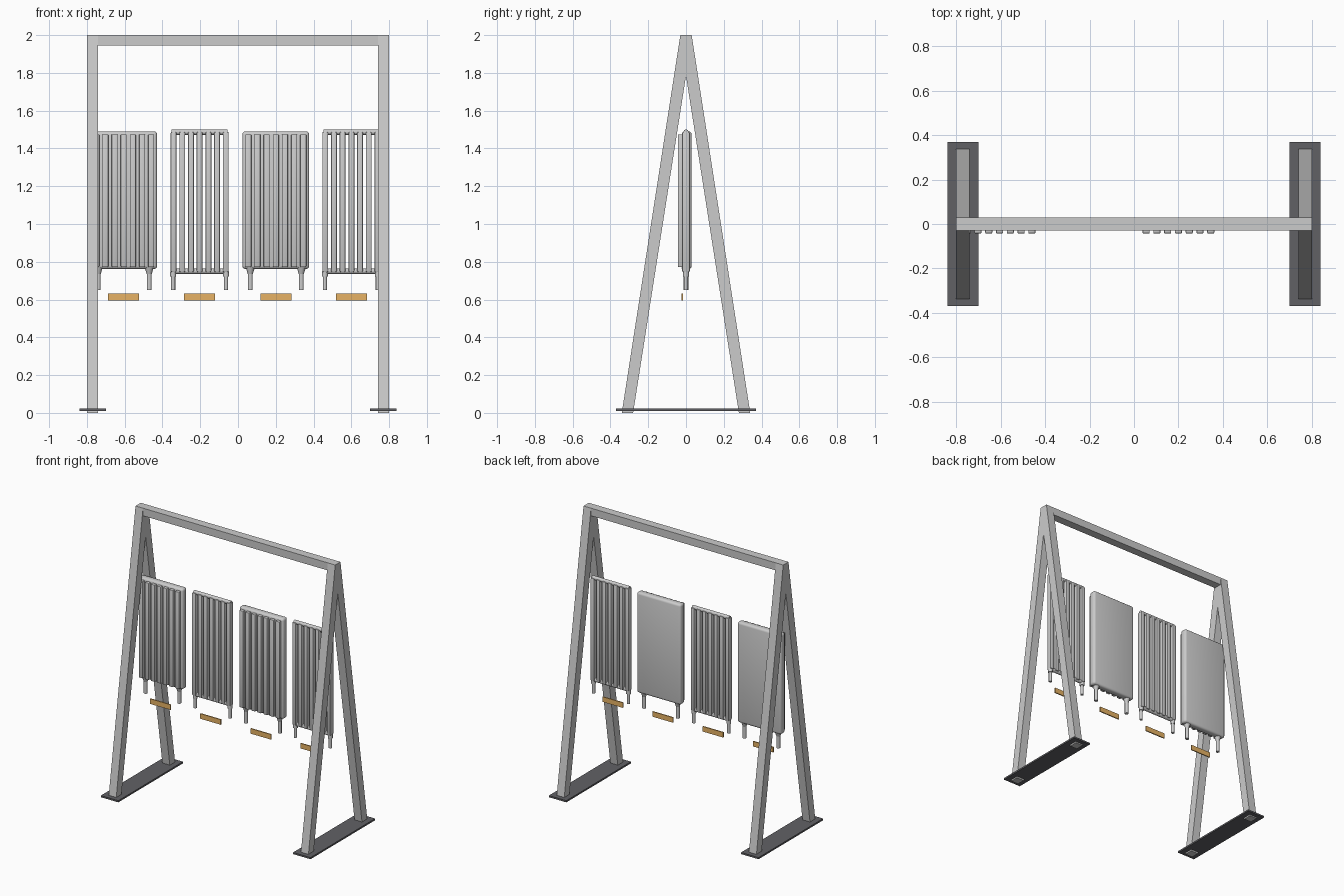
import bpy, bmesh, math
from mathutils import Matrix

if "Cube" in bpy.data.objects:
    bpy.data.objects.remove(bpy.data.objects["Cube"])


def material(name, color):
    m = bpy.data.materials.new(name)
    m.diffuse_color = color
    m.use_nodes = True
    m.node_tree.nodes["Principled BSDF"].inputs["Base Color"].default_value = m.diffuse_color
    return m


ORANGE = material("orange", (0.8, 0.45, 0.13, 1))
DARK = material("dark_grey", (0.12, 0.12, 0.13, 1))


def finish(name, bm, mat=None, smooth=False):
    bmesh.ops.recalc_face_normals(bm, faces=bm.faces)
    me = bpy.data.meshes.new(name)
    bm.to_mesh(me)
    bm.free()
    ob = bpy.data.objects.new(name, me)
    bpy.context.collection.objects.link(ob)
    if mat:
        me.materials.append(mat)
    if smooth:
        bpy.ops.object.select_all(action='DESELECT')
        ob.select_set(True)
        bpy.context.view_layer.objects.active = ob
        bpy.ops.object.shade_smooth_by_angle(angle=math.radians(35))
    return ob


def add_box(bm, lo, hi, bevel=0, segments=3):
    size = [b - a for a, b in zip(lo, hi)]
    mid = [(a + b) / 2 for a, b in zip(lo, hi)]
    mat = Matrix.Translation(mid) @ Matrix.Diagonal((*size, 1))
    verts = bmesh.ops.create_cube(bm, size=1, matrix=mat)["verts"]
    if bevel:
        edges = list({e for v in verts for e in v.link_edges})
        bmesh.ops.bevel(bm, geom=edges, offset=bevel, segments=segments,
                        profile=0.5, affect='EDGES')


def add_tube(bm, mid, length, r1, r2=None, axis='Z'):
    mat = Matrix.Translation(mid)
    if axis == 'X':
        mat = mat @ Matrix.Rotation(math.pi / 2, 4, 'Y')
    bmesh.ops.create_cone(bm, cap_ends=True, segments=16, radius1=r1,
                          radius2=r1 if r2 is None else r2, depth=length, matrix=mat)


# A-shaped side frames and their base plates
A_PROFILE = [(-0.34, 0), (-0.28, 0), (0, 1.785), (0.28, 0), (0.34, 0),
             (0.03, 2), (-0.03, 2)]
for side, s in (("left", -1), ("right", 1)):
    bm = bmesh.new()
    x0, x1 = sorted((s * 0.74, s * 0.8))
    face = bm.faces.new([bm.verts.new((x0, y, z)) for y, z in A_PROFILE])
    ext = bmesh.ops.extrude_face_region(bm, geom=[face])["geom"]
    moved = [g for g in ext if isinstance(g, bmesh.types.BMVert)]
    bmesh.ops.translate(bm, verts=moved, vec=(x1 - x0, 0, 0))
    finish(side + "_frame", bm)
    bm = bmesh.new()
    add_box(bm, (s * 0.77 - 0.07, -0.37, 0.01), (s * 0.77 + 0.07, 0.37, 0.022))
    finish(side + "_base_plate", bm, DARK)

# top beam between the frames
bm = bmesh.new()
add_box(bm, (-0.74, -0.03, 1.945), (0.74, 0.03, 2.0))
finish("top_beam", bm)

RIBS = [(i - 3) * 0.0485 for i in range(7)]


# panel radiator: flat rounded back with raised front ribs
def panel_radiator(n, cx):
    bm = bmesh.new()
    add_box(bm, (cx - 0.177, -0.022, 0.762), (cx + 0.177, 0.03, 1.49), 0.016)
    for dx in RIBS:
        add_box(bm, (cx + dx - 0.016, -0.043, 0.772),
                (cx + dx + 0.016, -0.01, 1.475), 0.005, 2)
    for dx in (-0.135, 0.135):
        add_tube(bm, (cx + dx, 0, 0.71), 0.12, 0.013)
        add_tube(bm, (cx + dx, 0, 0.752), 0.034, 0.013, 0.024)
    finish(f"panel_radiator_{n}", bm, smooth=True)


# column radiator: open vertical tubes between two headers
def column_radiator(n, cx):
    bm = bmesh.new()
    for dx in RIBS:
        dx *= 0.95
        add_box(bm, (cx + dx - 0.0155, -0.02, 0.745),
                (cx + dx + 0.0155, 0.02, 1.488), 0.007, 2)
    for z in (0.75, 1.486):
        add_tube(bm, (cx, 0, z), 0.296, 0.014, axis='X')
    for dx in (-0.14, 0.14):
        add_tube(bm, (cx + dx, 0, 0.70), 0.10, 0.011)
        add_tube(bm, (cx + dx, 0, 0.735), 0.028, 0.016)
    finish(f"column_radiator_{n}", bm, smooth=True)


# alternate the radiators and put a label plate under each
for n, cx in enumerate((-0.605, -0.203, 0.2, 0.6)):
    (column_radiator if n % 2 else panel_radiator)(n // 2 + 1, cx)
    bm = bmesh.new()
    add_box(bm, (cx - 0.082, -0.025, 0.595), (cx + 0.082, -0.017, 0.632))
    finish(f"label_plate_{n + 1}", bm, ORANGE)
